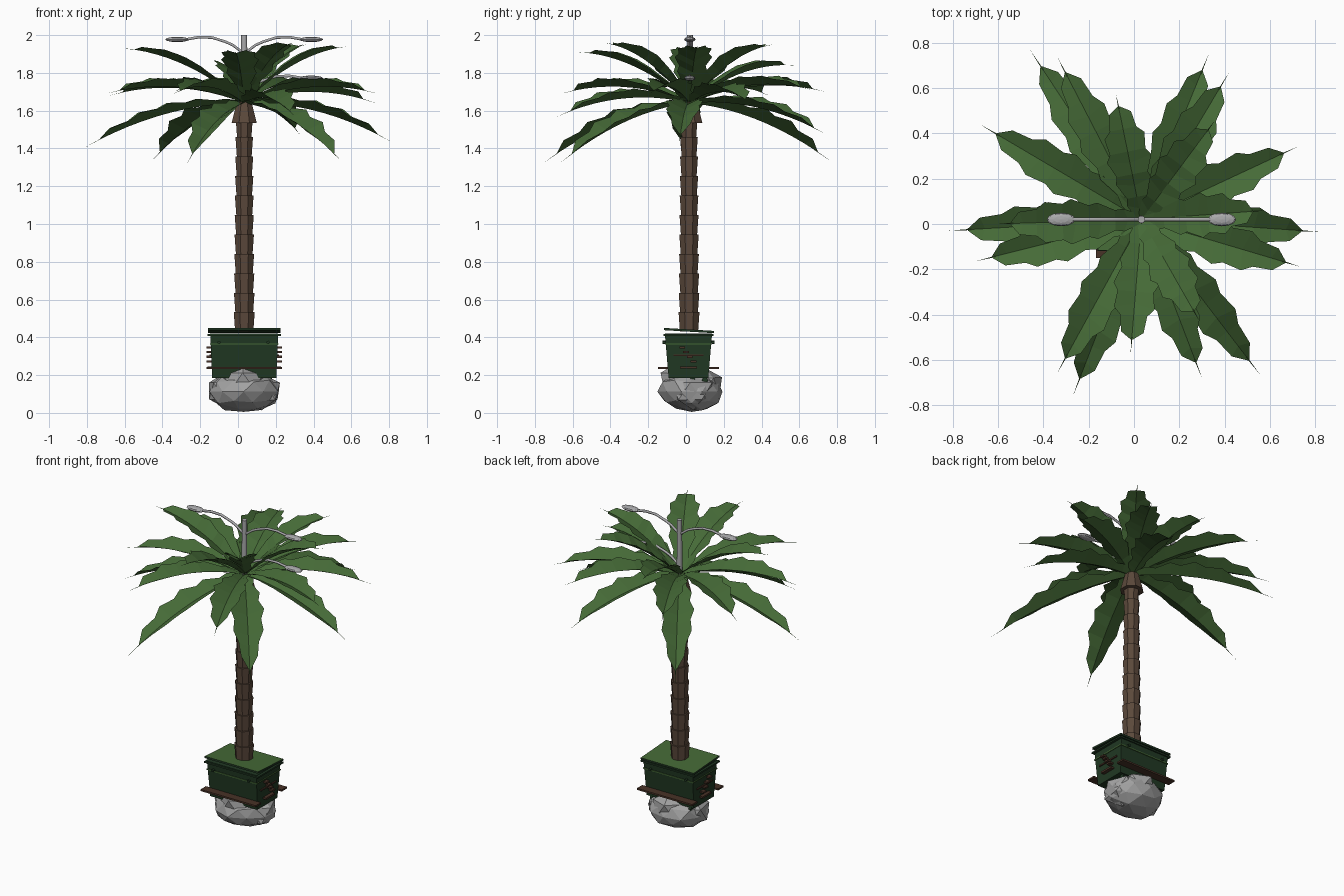
import bpy, bmesh, math, random
from mathutils import Vector, Matrix

random.seed(4)
if "Cube" in bpy.data.objects:
    bpy.data.objects.remove(bpy.data.objects["Cube"], do_unlink=True)

CX, CY = 0.033, 0.02


def material(name, rgb):
    m = bpy.data.materials.new(name)
    m.use_nodes = True
    m.diffuse_color = (*rgb, 1)
    m.node_tree.nodes["Principled BSDF"].inputs["Base Color"].default_value = (*rgb, 1)
    return m


LEAF = material("leaf green", (0.06, 0.145, 0.038))
DARK = material("bin green", (0.015, 0.04, 0.017))
BARK = material("bark brown", (0.105, 0.066, 0.044))
RUST = material("rust brown", (0.065, 0.032, 0.02))
STONE = material("stone grey", (0.36, 0.36, 0.36))
METAL = material("lamp grey", (0.40, 0.40, 0.41))


def finish(name, bm, mat):
    me = bpy.data.meshes.new(name)
    bm.to_mesh(me)
    bm.free()
    ob = bpy.data.objects.new(name, me)
    me.materials.append(mat)
    bpy.context.collection.objects.link(ob)
    return ob


def box(name, centre, size, mat, tilt=0.0):
    bm = bmesh.new()
    bmesh.ops.create_cube(bm, size=1, matrix=Matrix.Translation(centre)
                          @ Matrix.Rotation(tilt, 4, 'X') @ Matrix.Diagonal((*size, 1)))
    return finish(name, bm, mat)


def cone(name, centre, r_low, r_top, depth, mat, sides=8, axis=None):
    bm = bmesh.new()
    rot = Matrix.Rotation(math.pi / 2, 4, axis) if axis else Matrix.Rotation(math.pi / sides, 4, 'Z')
    bmesh.ops.create_cone(bm, cap_ends=True, segments=sides, radius1=r_low, radius2=r_top,
                          depth=depth, matrix=Matrix.Translation(centre) @ rot)
    return finish(name, bm, mat)


# Boulders under the bin: a broad one with smaller ones leaning on it
rocks = [((0.03, 0.03, 0.112), (0.19, 0.175, 0.112), 2), ((0.03, -0.045, 0.165), (0.13, 0.1, 0.105), 1),
         ((0.05, 0.10, 0.14), (0.12, 0.1, 0.105), 1), ((-0.06, 0.02, 0.115), (0.11, 0.12, 0.1), 1),
         ((0.125, 0.04, 0.115), (0.11, 0.12, 0.1), 1)]
for i, (centre, radii, level) in enumerate(rocks):
    bm = bmesh.new()
    bmesh.ops.create_icosphere(bm, subdivisions=level, radius=1)
    bmesh.ops.rotate(bm, verts=bm.verts, matrix=Matrix.Rotation(i * 0.9, 3, 'Z'))
    for v in bm.verts:
        jitter = random.uniform(0.92, 1.05)
        v.co = Vector([c + a * r * jitter for c, a, r in zip(centre, v.co, radii)])
        v.co.z = max(v.co.z, 0)
    finish(f"boulder_{i + 1}", bm, STONE)

# Bin body, tapering to the bottom
bm = bmesh.new()
bmesh.ops.create_cube(bm, size=1)
for v in bm.verts:
    top = v.co.z > 0
    v.co = Vector((CX + v.co.x * (0.36 if top else 0.34), 0.013 + v.co.y * (0.25 if top else 0.21),
                   0.42 if top else 0.185))
finish("bin_body", bm, DARK)

# Rim, ribs and lid
box("bin_rim", (CX, 0.013, 0.412), (0.39, 0.265, 0.01), DARK)
box("bin_rib", (CX, 0.013, 0.365), (0.365, 0.25, 0.007), LEAF)
lid = box("bin_lid", (CX, 0.015, 0.436), (0.385, 0.265, 0.012), LEAF, -0.06)
lid.data.materials.append(DARK)
for p in lid.data.polygons:
    p.material_index = 0 if p.normal.z > 0.5 else 1

# Planks, side bars, pins and wheels
for s, side in ((-1, "front"), (1, "back")):
    box(f"{side}_plank", (CX, 0.013 + s * 0.135, 0.237), (0.4, 0.055, 0.011), RUST)
    for x in (-0.1, 0.16):
        cone(f"{side}_pin", (x, 0.013 + s * 0.13, 0.373), 0.009, 0.009, 0.016, DARK, 6, 'X')
for s, side in ((-1, "right"), (1, "left")):
    for k in range(4):
        box(f"{side}_bar_{k + 1}", (CX + s * 0.18, 0.04 - 0.02 * k, 0.272 + k * 0.025),
            (0.04, 0.03, 0.011), RUST)
    box(f"{side}_strip", (CX + s * 0.178, 0.013, 0.305), (0.01, 0.16, 0.009), RUST)
    box(f"{side}_low_bar", (CX + s * 0.175, 0.013, 0.24), (0.04, 0.09, 0.012), RUST)
    for y in (0.035, 0.1):
        cone(f"{side}_wheel", (CX + s * 0.14, y, 0.172), 0.016, 0.016, 0.015, DARK, 8, 'Y')

# Trunk of overlapping segments, flared at the top
count, step = 11, 0.103
for i in range(count):
    r = 0.056 - 0.012 * i / count
    cone(f"trunk_segment_{i + 1}", (CX, CY - 0.004, 0.43 + step * (i + 0.5)), r - 0.004, r + 0.004,
         step, BARK)
cone("crown_base", (CX, CY, 1.59), 0.072, 0.042, 0.11, BARK)

# Fronds: folded serrated blades with a thin spine at the end
WIDTHS = [0.02, 0.05, 0.045, 0.08, 0.07, 0.1, 0.08, 0.09, 0.06, 0.05, 0.004]


def frond(name, tip_x, tip_y, tip_z):
    base = Vector((CX, CY, 1.64))
    tip = Vector((tip_x, tip_y, tip_z))
    ctrl = base.lerp(tip, 0.5) + Vector((0, 0, 0.12))
    out = Vector((tip.x - base.x, tip.y - base.y, 0)).normalized()
    side = Vector((-out.y, out.x, 0))

    def at(t):
        return base * (1 - t) ** 2 + ctrl * 2 * t * (1 - t) + tip * t * t

    bm = bmesh.new()
    last = None
    for i, w in enumerate(WIDTHS):
        mid = at(0.9 * i / (len(WIDTHS) - 1))
        # teeth lean toward the tip, edges rise above the midrib
        edge = mid + Vector((0, 0, 0.5 * w)) + out * (0.02 if i % 2 else 0)
        row = [bm.verts.new(p) for p in (edge + side * w, mid, edge - side * w)]
        if last:
            for a in (0, 1):
                bm.faces.new((last[a], last[a + 1], row[a + 1], row[a]))
        last = row
    a = at(0.88)
    root = [bm.verts.new(a + d) for d in (side * 0.003, side * -0.003, Vector((0, 0, 0.003)))]
    end = bm.verts.new(tip)
    for k in range(3):
        bm.faces.new((root[k], root[(k + 1) % 3], end))
    finish(name, bm, LEAF)


low = [(-0.46, 0.77, 1.33), (-0.82, -0.03, 1.40), (-0.27, -0.76, 1.32),
       (0.56, -0.67, 1.32), (0.82, -0.035, 1.43), (0.33, 0.75, 1.47)]
middle = [(-0.34, 0.74, 1.70), (-0.70, -0.165, 1.69), (-0.34, -0.66, 1.69), (-0.68, 0.44, 1.68),
          (0.30, -0.68, 1.57), (0.74, -0.19, 1.69), (0.73, 0.345, 1.64), (0.42, 0.67, 1.71)]
high = [(-0.61, 0.0, 1.93), (-0.015, -0.57, 1.91), (-0.08, 0.575, 1.84),
        (0.36, 0.46, 1.95), (0.29, -0.43, 1.96), (0.58, 0.06, 1.94)]
for tier, tips in (("low", low), ("middle", middle), ("high", high)):
    for i, tip in enumerate(tips):
        frond(f"{tier}_frond_{i + 1}", *tip)

# Lamp post with three curved arms and flat oval heads
post = cone("lamp_post", (CX, CY, 1.81), 0.017, 0.016, 0.38, METAL, 20)
for p in post.data.polygons:
    p.use_smooth = abs(p.normal.z) < 0.5


def lamp(name, s, z):
    cu = bpy.data.curves.new(name + "_arm", 'CURVE')
    cu.dimensions = '3D'
    cu.bevel_depth = 0.008
    cu.bevel_resolution = 1
    sp = cu.splines.new('POLY')
    path = [(0, -0.075), (0.06, -0.03), (0.10, -0.012), (0.17, 0.01), (0.24, 0.012), (0.31, 0)]
    sp.points.add(len(path) - 1)
    for p, (dx, dz) in zip(sp.points, path):
        p.co = (CX + s * dx, CY, z + dz, 1)
    cu.materials.append(METAL)
    bpy.context.collection.objects.link(bpy.data.objects.new(name + "_arm", cu))
    bm = bmesh.new()
    bmesh.ops.create_uvsphere(bm, u_segments=12, v_segments=6, radius=1,
                              matrix=Matrix.Translation((CX + s * 0.355, CY, z))
                              @ Matrix.Diagonal((0.063, 0.03, 0.014, 1)))
    finish(name + "_head", bm, METAL)


lamp("right_lamp", -1, 1.977)
lamp("left_lamp", 1, 1.977)
lamp("lower_left_lamp", 1, 1.772)
